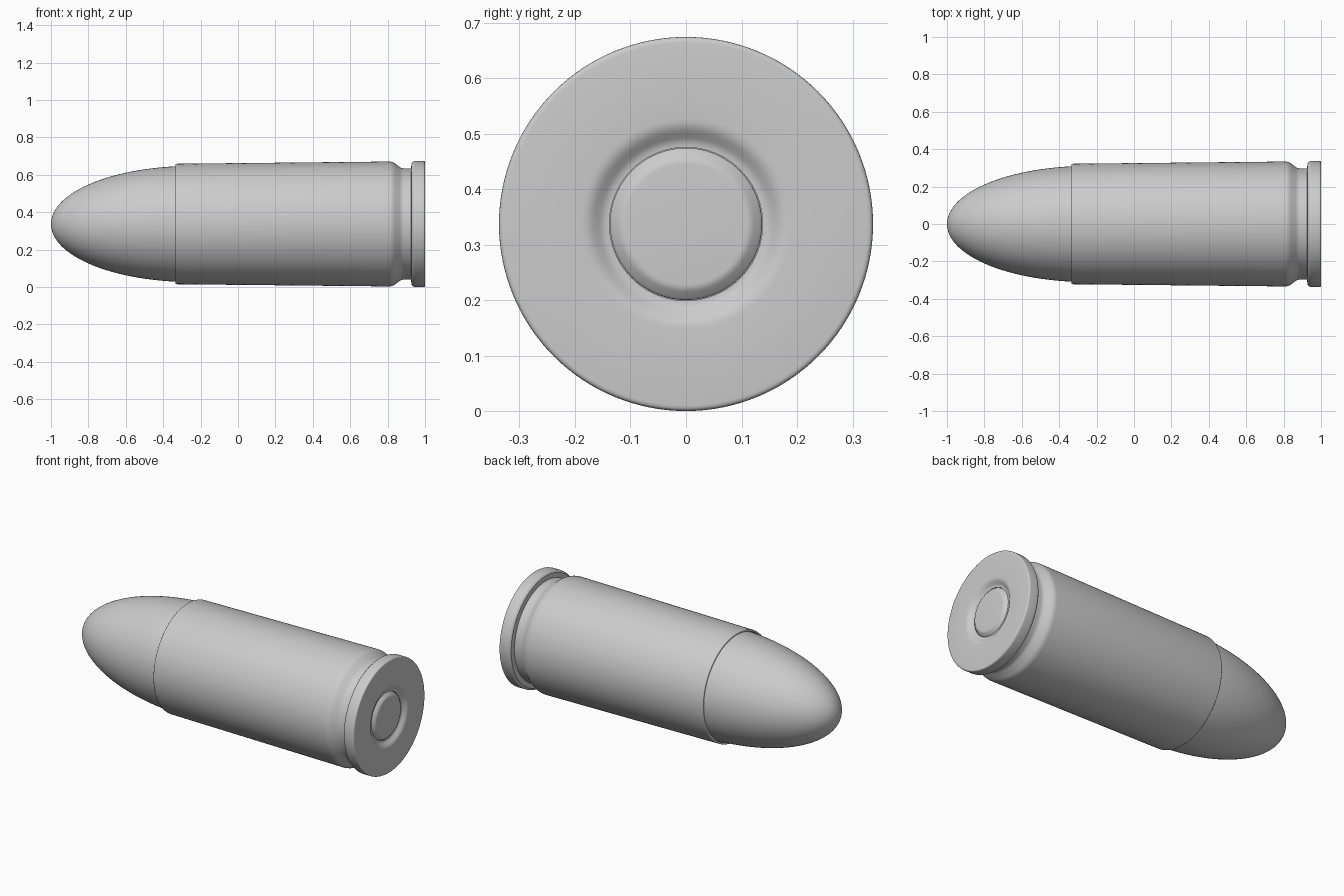
import bpy, bmesh, math
from math import sin, cos, pi
from mathutils import Matrix, Vector

if "Cube" in bpy.data.objects:
    bpy.data.objects.remove(bpy.data.objects["Cube"])

AXIS_Z = 0.337
SIDES = 128


def lathe(name, profile):
    """Revolve (x, radius) points about the long axis."""
    bm = bmesh.new()
    verts = [bm.verts.new((x, 0, r)) for x, r in profile]
    edges = [bm.edges.new(p) for p in zip(verts, verts[1:])]
    bmesh.ops.spin(bm, geom=verts + edges, cent=(0, 0, 0), axis=(1, 0, 0),
                   angle=2 * pi, steps=SIDES, use_duplicate=False)
    bmesh.ops.remove_doubles(bm, verts=bm.verts, dist=1e-5)
    bmesh.ops.recalc_face_normals(bm, faces=bm.faces)
    mesh = bpy.data.meshes.new(name)
    bm.to_mesh(mesh)
    bm.free()
    obj = bpy.data.objects.new(name, mesh)
    obj.location.z = AXIS_Z
    bpy.context.collection.objects.link(obj)
    bpy.ops.object.select_all(action='DESELECT')
    obj.select_set(True)
    bpy.context.view_layer.objects.active = obj
    bpy.ops.object.shade_smooth_by_angle(angle=math.radians(35))
    return obj


def rounded(points, steps=4):
    """Round each (x, r, fillet) corner with a short quadratic curve."""
    out = []
    for i, (x, r, f) in enumerate(points):
        p = Vector((x, r))
        if f == 0:
            out.append((x, r))
            continue
        a = p + (Vector(points[i - 1][:2]) - p).normalized() * f
        b = p + (Vector(points[i + 1][:2]) - p).normalized() * f
        for k in range(steps + 1):
            t = k / steps
            out.append(tuple(a * (1 - t) ** 2 + p * 2 * t * (1 - t) + b * t * t))
    return out


# Rounded nose, ending just inside the case mouth
nose = []
for k in range(37):
    t = math.acos(0.07 / 0.75) * k / 36
    nose.append((-0.25 - 0.75 * cos(t), 0.31 * sin(t)))
lathe("bullet_nose", nose + [(-0.30, 0.309), (-0.30, 0)])

# Tapered case with extractor groove, rim and primer pocket
lathe("case", rounded([
    (-0.31, 0.309, 0), (-0.335, 0.311, 0), (-0.335, 0.322, 0.006),
    (0.825, 0.334, 0.018), (0.875, 0.297, 0.012), (0.925, 0.297, 0),
    (0.928, 0.325, 0), (0.940, 0.337, 0.007), (1.0, 0.337, 0.010),
    (1.0, 0.176, 0.014), (0.978, 0.148, 0.010), (0.978, 0.142, 0),
    (0.955, 0.142, 0), (0.955, 0, 0)]))

# Primer cap with a rounded edge
lathe("primer", rounded([
    (0.955, 0, 0), (0.955, 0.137, 0), (0.979, 0.137, 0.004),
    (0.995, 0.116, 0.008), (0.995, 0, 0)]))
